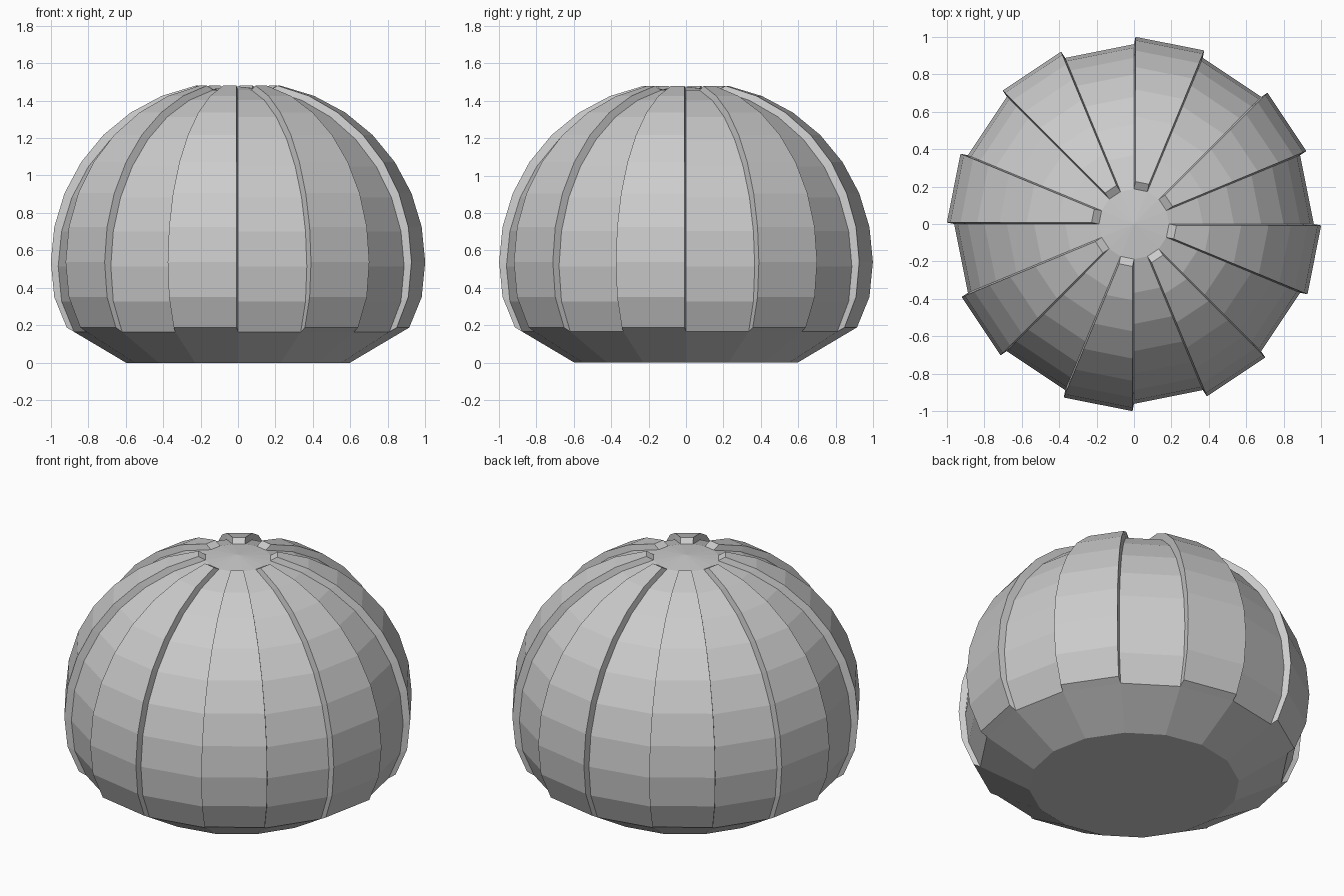
import bpy, bmesh
from math import sin, cos, pi, radians
from mathutils import Vector

if "Cube" in bpy.data.objects:
    bpy.data.objects.remove(bpy.data.objects["Cube"])

SIDES = 16
R, CZ = 0.96, 0.515          # sphere radius and centre height
LIFT_OUT, LIFT_UP = 0.04, 0.023

# Profile (radius, height): flattened foot, then 16-ring sphere latitudes
profile = [(0.597, 0.0), (0.875, 0.165)]
for k in range(-1, 8):
    a = radians(11.25 * k)
    profile.append((R * cos(a), CZ + R * sin(a)))

bm = bmesh.new()
rings = [[bm.verts.new((r * cos(2 * pi * i / SIDES), r * sin(2 * pi * i / SIDES), z))
          for i in range(SIDES)] for r, z in profile]

# Flat base and low fan on the crown
bm.faces.new(rings[0][::-1])
apex = bm.verts.new((0, 0, CZ + R))
for i in range(SIDES):
    bm.faces.new((rings[-1][i], rings[-1][(i + 1) % SIDES], apex))

# Body wall, gathered by vertical strip
strips = [[] for _ in range(SIDES)]
for lo, (a, b) in enumerate(zip(rings, rings[1:])):
    for i in range(SIDES):
        j = (i + 1) % SIDES
        f = bm.faces.new((a[i], a[j], b[j], b[i]))
        if lo > 0:
            strips[i].append(f)

# Raise every second strip as a solid rib
for i in range(1, SIDES, 2):
    ext = bmesh.ops.extrude_face_region(bm, geom=strips[i])
    moved = [g for g in ext["geom"] if isinstance(g, bmesh.types.BMVert)]
    mid = 2 * pi * (i + 0.5) / SIDES
    bmesh.ops.translate(bm, verts=moved,
                        vec=Vector((LIFT_OUT * cos(mid), LIFT_OUT * sin(mid), LIFT_UP)))
    old = [f for f in strips[i] if f.is_valid]
    if old:
        bmesh.ops.delete(bm, geom=old, context='FACES')

bmesh.ops.recalc_face_normals(bm, faces=bm.faces[:])
mesh = bpy.data.meshes.new("ribbed_dome")
bm.to_mesh(mesh)
bm.free()
bpy.context.collection.objects.link(bpy.data.objects.new("ribbed_dome", mesh))
